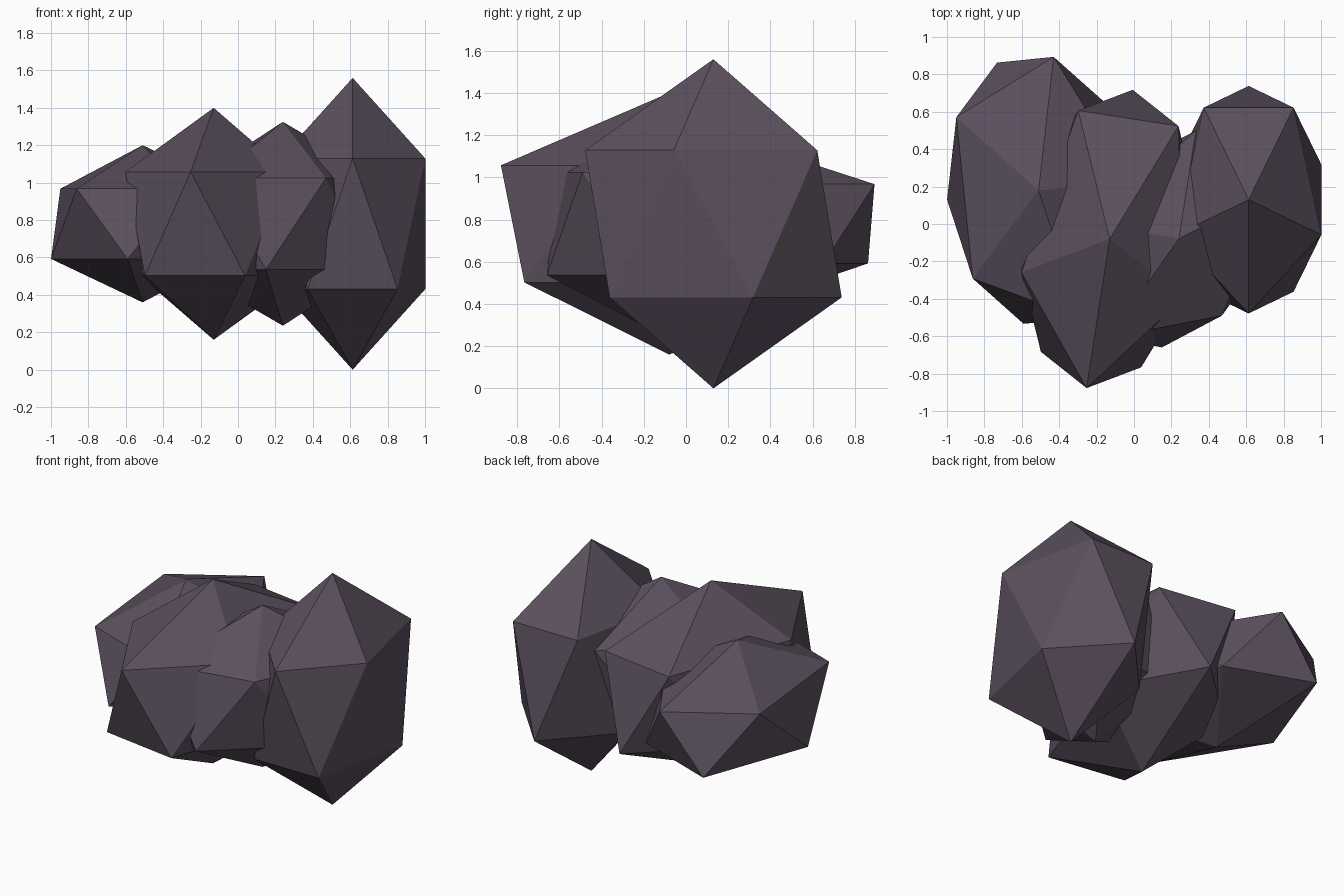
import bpy, math

if "Cube" in bpy.data.objects:
    bpy.data.objects.remove(bpy.data.objects["Cube"])

# One dark purple-grey stone colour
stone = bpy.data.materials.new("dark_purple_stone")
stone.diffuse_color = (0.105, 0.08, 0.112, 1)
stone.use_nodes = True
stone.node_tree.nodes["Principled BSDF"].inputs["Base Color"].default_value = stone.diffuse_color


def rock(name, centre, scale, turn):
    """Faceted boulder: a 20-sided ball, stretched, then turned about z."""
    bpy.ops.mesh.primitive_ico_sphere_add(
        subdivisions=1, radius=1, location=centre,
        rotation=(0, 0, math.radians(turn)))
    ob = bpy.context.object
    ob.name = name
    ob.scale = scale
    ob.data.materials.append(stone)
    bpy.ops.object.shade_flat()


# Row of four interpenetrating boulders, left to right
rock("left_rock", (-0.51, 0.18, 0.78), (0.55, 0.825, 0.42), 5.8)
rock("middle_rock", (-0.13, -0.08, 0.78), (0.902, 0.516, 0.62), -98.8)
rock("small_rock", (0.24, -0.08, 0.78), (0.725, 0.50, 0.545), -125.5)
rock("tall_right_rock", (0.613, 0.13, 0.78), (0.68, 0.457, 0.78), -90)
